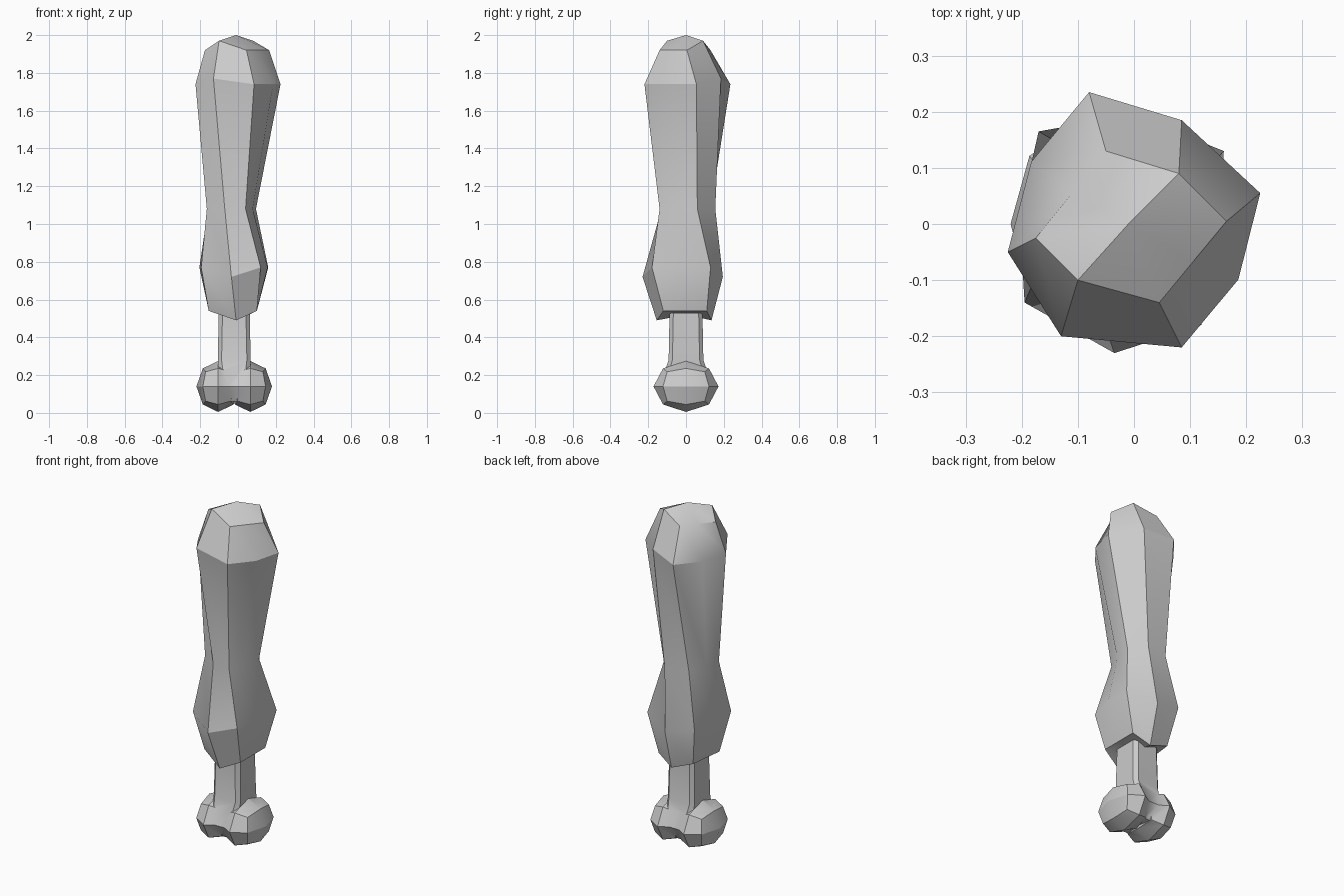
import bpy, bmesh, math
from mathutils import Vector

cube = bpy.data.objects.get("Cube")
if cube:
    bpy.data.objects.remove(cube)

CM = 0.01
grey = bpy.data.materials.new("plain_grey")
grey.use_nodes = True
tone = (0.6, 0.6, 0.6, 1)
grey.diffuse_color = tone
grey.node_tree.nodes["Principled BSDF"].inputs["Base Color"].default_value = tone


def finish(name, bm):
    bmesh.ops.recalc_face_normals(bm, faces=bm.faces)
    mesh = bpy.data.meshes.new(name)
    bm.to_mesh(mesh)
    bm.free()
    mesh.materials.append(grey)
    obj = bpy.data.objects.new(name, mesh)
    bpy.context.collection.objects.link(obj)
    return obj


def smooth(obj, angle):
    bpy.ops.object.select_all(action='DESELECT')
    obj.select_set(True)
    bpy.context.view_layer.objects.active = obj
    bpy.ops.object.shade_smooth_by_angle(angle=math.radians(angle))


def loft(name, rings, bottom, top):
    """Skin stacked rings and close both ends with a fan."""
    bm = bmesh.new()
    loops = [[bm.verts.new(p) for p in ring] for ring in rings]
    count = len(loops[0])
    for low, high in zip(loops, loops[1:]):
        for i in range(count):
            j = (i + 1) % count
            bm.faces.new((low[i], low[j], high[j], high[i]))
    for loop, tip in ((loops[0], bottom), (loops[-1], top)):
        centre = bm.verts.new(tip)
        for i in range(count):
            bm.faces.new((loop[i], loop[(i + 1) % count], centre))
    return finish(name, bm)


def club_ring(z, ridge_z, bulge, corners):
    """Six hand-placed corners, plus a bulged midpoint on the two wide sides."""
    a, b, c, d, e, f = [Vector((x, y, z)) * CM for x, y in corners]
    b.z = e.z = ridge_z * CM

    def middle(p, q):
        m = (p + q) / 2
        return Vector((m.x * bulge, m.y * bulge, m.z))
    return [a, b, c, middle(c, d), d, e, f, middle(f, a)]


# Club: twisted, faceted body with a waist and a ridged top
club = loft("club_body", [
    club_ring(54, 49, 1, [(-13, 12), (0, 13.5), (10, 11), (10, -12), (-1, -15.5), (-15.5, -9)]),
    club_ring(77, 72, 1.12, [(-17, 16.5), (0, 19.5), (16, 13), (12, -18), (-3.5, -23), (-19.5, -14)]),
    club_ring(108, 108, 1.15, [(-11, 13), (3, 15.5), (9.5, 6), (4, -14), (-7, -13), (-16.5, -7)]),
    club_ring(174, 177, 1.2, [(-8, 23.5), (8.5, 18.5), (22.5, 5.5), (8.5, -22), (-13, -20), (-22.5, -5)]),
    club_ring(192, 197, 1, [(-5, 13), (8, 9), (16.5, 0.5), (4.5, -14), (-10, -10), (-17.5, -2.5)]),
], Vector((-1, 0, 52)) * CM, Vector((-1, 0, 200)) * CM)
smooth(club, 30)


# Handle: chamfered shaft flaring down between the knobs
def shaft_ring(z, half_x, half_y, chamfer):
    quarter = [(half_x, half_y - chamfer), (half_x - chamfer, half_y)]
    pts = quarter + [(-x, y) for x, y in reversed(quarter)]
    pts += [(-x, -y) for x, y in pts]
    return [Vector((x - 2, y, z)) * CM for x, y in pts]


handle = loft("bone_handle", [
    shaft_ring(6, 5, 9, 2),
    shaft_ring(14, 8, 14, 3),
    shaft_ring(28, 8.7, 9.2, 2),
    shaft_ring(53, 8.2, 8.7, 2),
], Vector((-2, 0, 6)) * CM, Vector((-2, 0, 53)) * CM)


# Knobs: two coarse rounded ends side by side
def knob(name, x):
    bm = bmesh.new()
    bmesh.ops.create_cube(bm, size=2)
    bmesh.ops.subdivide_edges(bm, edges=bm.edges[:], cuts=1, use_grid_fill=True)
    for v in bm.verts:
        n = v.co.normalized()
        v.co = Vector((x + n.x * 11.5, n.y * 17.2, 14 + n.z * 13.5)) * CM
    return finish(name, bm)


# Weld the knobs onto the handle
for name, x in (("knob_right", -10.5), ("knob_left", 6.5)):
    part = knob(name, x)
    weld = handle.modifiers.new("weld", 'BOOLEAN')
    weld.operation = 'UNION'
    weld.solver = 'EXACT'
    weld.object = part
    bpy.context.view_layer.objects.active = handle
    bpy.ops.object.modifier_apply(modifier=weld.name)
    bpy.data.objects.remove(part)
smooth(handle, 30)
